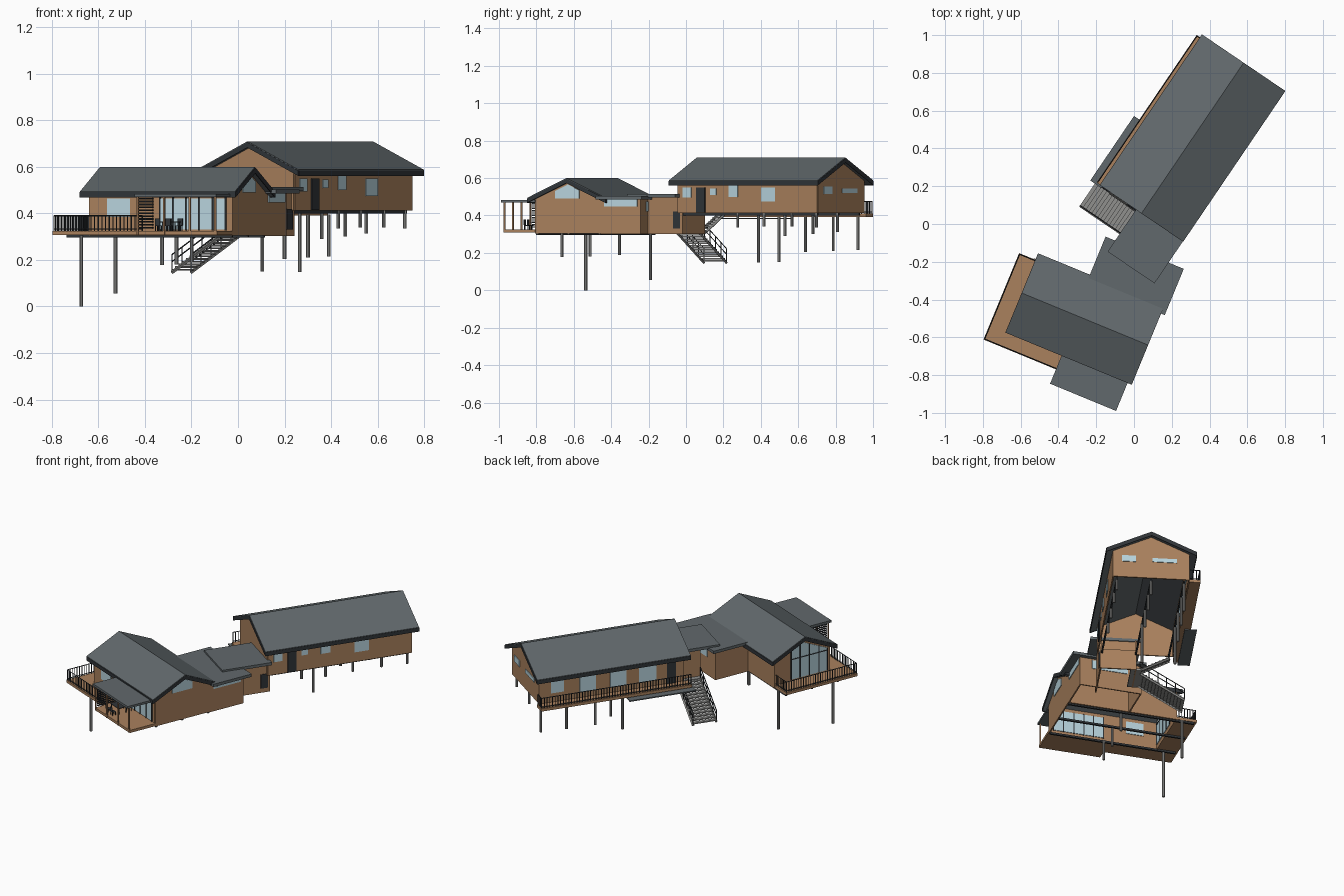
import bpy, bmesh
from math import radians
from mathutils import Matrix, Vector

if "Cube" in bpy.data.objects:
    bpy.data.objects.remove(bpy.data.objects["Cube"])

def mat(name, c):
    m = bpy.data.materials.new(name)
    m.diffuse_color = (*c, 1)
    m.use_nodes = True
    m.node_tree.nodes["Principled BSDF"].inputs["Base Color"].default_value = m.diffuse_color
    return m

ROOF = mat("roof_grey", (.12, .14, .15))
WOOD = mat("wood", (.40, .22, .11))
DARK = mat("dark_trim", (.03, .035, .04))
GLASS = mat("glass", (.48, .66, .73))
STEEL = mat("steel", (.28, .28, .27))

# local frames: x runs along each ridge
A = Matrix.Translation((-.26, -.503, 0)) @ Matrix.Rotation(radians(-22.4), 4, 'Z')
B = Matrix.Translation((.31, .455, 0)) @ Matrix.Rotation(radians(55.85), 4, 'Z')

def finish(name, bm, m, frame):
    bmesh.ops.recalc_face_normals(bm, faces=bm.faces)
    me = bpy.data.meshes.new(name)
    bm.to_mesh(me)
    bm.free()
    me.materials.append(m)
    ob = bpy.data.objects.new(name, me)
    ob.matrix_world = frame
    bpy.context.collection.objects.link(ob)

def boxes(name, items, m, frame):
    bm = bmesh.new()
    for x0, x1, y0, y1, z0, z1 in items:
        t = Matrix.Translation(((x0+x1)/2, (y0+y1)/2, (z0+z1)/2))
        s = Matrix.Diagonal((x1-x0, y1-y0, z1-z0, 1))
        bmesh.ops.create_cube(bm, size=1, matrix=t @ s)
    finish(name, bm, m, frame)

def prism(name, profile, x0, x1, m, frame):
    bm = bmesh.new()
    f = bm.faces.new([bm.verts.new((x0, y, z)) for y, z in profile])
    r = bmesh.ops.extrude_face_region(bm, geom=[f])
    bmesh.ops.translate(bm, vec=(x1-x0, 0, 0),
                        verts=[v for v in r['geom'] if isinstance(v, bmesh.types.BMVert)])
    finish(name, bm, m, frame)

def bars(name, items, rad, m, frame, sides=4):
    bm = bmesh.new()
    for p, q in items:
        p, q = Vector(p), Vector(q)
        d = q - p
        rot = d.to_track_quat('Z', 'Y').to_matrix().to_4x4()
        bmesh.ops.create_cone(bm, cap_ends=True, segments=sides, radius1=rad, radius2=rad,
                              depth=d.length, matrix=Matrix.Translation((p+q)/2) @ rot)
    finish(name, bm, m, frame)

def railing(name, path, z, frame, h=.065, step=.017):
    items = []
    for (ax, ay), (bx, by) in zip(path, path[1:]):
        a, b = Vector((ax, ay, z)), Vector((bx, by, z))
        n = max(1, round((b-a).length / step))
        for k in (.008, h):
            items.append((a + Vector((0, 0, k)), b + Vector((0, 0, k))))
        for i in range(n + 1):
            p = a.lerp(b, i / n)
            items.append((p, p + Vector((0, 0, h))))
    bars(name, items, .0028, DARK, frame)

def wing(name, frame, hx, hy, z0, rx, ry, ze, zr, t=.024):
    # gable roof on four thin walls, open underneath
    prism(name + "_roof", [(-ry, ze), (0, zr), (ry, ze), (ry, ze-t), (0, zr-t), (-ry, ze-t)],
          -rx, rx, ROOF, frame)
    s = (zr - ze) / ry
    # dark fascia along gables and eaves
    for i, x in enumerate((-rx, rx)):
        prism(f"{name}_gable_fascia_{i}", [(-ry, ze-.004), (0, zr-.004), (ry, ze-.004), (ry, ze-t-.003),
              (0, zr-t-.003), (-ry, ze-t-.003)], x-.002, x+.002, DARK, frame)
    boxes(name + "_eave_fascia", [(-rx, rx, k*ry-.002, k*ry+.002, ze-t-.003, ze-.003) for k in (-1, 1)], DARK, frame)
    zw = zr - t - s * hy
    for i, x in enumerate((-hx, hx)):
        prism(f"{name}_gable_wall_{i}", [(-hy, z0), (hy, z0), (hy, zw), (0, zr-t), (-hy, zw)],
              x-.004, x+.004, WOOD, frame)
    boxes(name + "_side_walls", [(-hx, hx, k*hy-.004, k*hy+.004, z0, zw) for k in (-1, 1)], WOOD, frame)

wing("lower_wing", A, .33, .19, .305, .36, .225, .495, .60)
wing("upper_wing", B, .45, .222, .412, .48, .265, .588, .71)

# flat-roofed hall and link between the wings
boxes("hall_roof", [(-.065, .383, .18, .445, .485, .503)], ROOF, A)
boxes("hall_walls", [(.326, .334, .19, .42, .302, .487), (-.04, .334, .412, .42, .302, .487),
                     (-.044, -.036, .19, .42, .302, .487)], WOOD, A)
boxes("link_roof", [(-.75, -.44, -.265, .035, .496, .514)], ROOF, B)
boxes("link_walls", [(-.72, -.43, -.21, -.202, .302, .498), (-.64, -.43, -.004, .004, .302, .498),
                     (-.438, -.43, -.21, .004, .302, .43)], WOOD, B)
boxes("link_door", [(-.49, -.445, -.214, -.2, .33, .42)], DARK, B)
boxes("landing", [(-.64, -.44, -.03, .035, .303, .316)], STEEL, B)

# lower deck, porch and flat porch roof
boxes("lower_deck", [(-.455, -.33, -.305, .19, .308, .325), (-.33, -.04, -.305, -.19, .308, .325),
                     (-.04, .335, -.37, -.19, .308, .325)], WOOD, A)
boxes("deck_edge_beams", [(-.44, .33, y-.006, y+.006, .296, .308) for y in (-.18, 0, .18)], DARK, A)
boxes("porch_roof", [(-.04, .338, -.387, -.19, .470, .484)], ROOF, A)
boxes("porch_posts", [(x-.004, x+.004, -.374, -.366, .31, .472) for x in (-.033, .09, .21, .328)], WOOD, A)
boxes("porch_screen", [(-.036, -.03, -.36, -.2, .335+.0125*i, .342+.0125*i) for i in range(11)], DARK, A)
railing("lower_railing", [(-.33, .185), (-.45, .185), (-.45, -.30), (-.04, -.30)], .325, A)

# porch table and chairs
boxes("porch_table", [(.03, .12, -.31, -.25, .362, .366)] +
      [(x, x+.004, y, y+.004, .325, .362) for x in (.034, .112) for y in (-.306, -.258)], DARK, A)
chairs = []
for cx in (.05, .10):
    for cy, k in ((-.335, -1), (-.225, 1)):
        chairs += [(cx-.012, cx+.012, cy-.012, cy+.012, .345, .348),
                   (cx-.012, cx+.012, cy+k*.012-.0015, cy+k*.012+.0015, .348, .378)]
        chairs += [(cx+a-.0015, cx+a+.0015, cy+b-.0015, cy+b+.0015, .325, .345)
                   for a in (-.01, .01) for b in (-.01, .01)]
boxes("porch_chairs", chairs, DARK, A)

# upper balcony and the thin canopy below it
boxes("balcony", [(-.48, .464, .222, .288, .392, .41)], WOOD, B)
railing("balcony_railing", [(.46, .225), (.46, .284), (-.475, .284)], .41, B)
boxes("lower_canopy", [(-.49, -.077, .25, .322, .380, .387)], ROOF, B)

# lower wing glazing
W = .008
boxes("lower_wing_windows", [(-.247, -.14, -.19-W, -.19+W, .385, .465), (0, .305, -.19-W, -.19+W, .33, .465),
      (.33-W, .33+W, .21, .40, .447, .488), (.04, .26, .416-W, .416+W, .42, .475)], GLASS, A)
prism("gable_window_right", [(-.075, .49), (.065, .49), (.065, .535), (0, .566), (-.075, .53)],
      .33-W, .33+W, GLASS, A)
prism("gable_window_left", [(-.17, .335), (.08, .335), (.08, .52), (0, .557), (-.17, .478)],
      -.33-W, -.33+W, GLASS, A)
boxes("porch_mullions", [(x-.003, x+.003, -.201, -.179, .327, .468) for x in (0, .06, .12, .18, .245, .305)], DARK, A)
boxes("gable_mullions", [(-.341, -.319, y-.003, y+.003, .335, z) for y, z in
      ((-.17, .478), (-.11, .506), (-.045, .536), (.02, .548), (.08, .52))]
      + [(-.341, -.319, -.17, .08, .462, .467)], DARK, A)

# upper wing glazing and doors
boxes("upper_wing_windows", [(a, b, -.222-W, -.222+W, c, d) for a, b, c, d in
      ((-.415, -.36, .495, .55), (-.24, -.2, .51, .545), (-.12, -.06, .50, .56), (.09, .18, .475, .55))]
      + [(a, b, .222-W, .222+W, c, .545) for a, b, c in
         ((.30, .38, .47), (.10, .2, .45), (-.09, .01, .45), (-.28, -.17, .45))]
      + [(.45-W, .45+W, -.172, -.09, .515, .555), (.45-W, .45+W, .007, .15, .52, .545)], GLASS, B)
boxes("upper_wing_doors", [(-.328, -.272, -.232, -.215, .415, .55), (-.40, -.345, .215, .232, .412, .545)], DARK, B)

# stairs: main flight down to the ground, short flight up to the balcony
def flight(name, x0, x1, y0, y1, z0, z1, n, rail):
    dy, dz = (y1-y0)/n, (z1-z0)/n
    boxes(name + "_treads", [(x0, x1, y0+dy*i, y0+dy*(i+1.15), z0+dz*(i+.5)-.005, z0+dz*(i+.5)+.003)
          for i in range(n)], STEEL, B)
    bars(name + "_stringers", [((x, y0, z0-.006), (x, y1, z1-.006)) for x in (x0, x1)], .008, STEEL, B)
    for x in rail:
        items = [((x, y0, z0+k), (x, y1, z1+k)) for k in (.07, .04)]
        items += [((x, y0+(y1-y0)*i/5, z0+(z1-z0)*i/5), (x, y0+(y1-y0)*i/5, z0+(z1-z0)*i/5+.07)) for i in range(6)]
        bars(f"{name}_rail_{x:.2f}", items, .003, DARK, B)

flight("main_stair", -.63, -.485, .03, .29, .315, .153, 14, (-.63, -.485))
flight("upper_stair", -.485, -.445, .03, .2, .315, .405, 8, ())

# support posts: x, y, foot height
bars("lower_posts", [((x, y, z), (x, y, .306)) for x, y, z in
     ((-.37, -.188, 0), (-.365, .188, .055), (0, -.174, .178), (0, -.01, .18), (0, .16, .19))], .009, STEEL, A, 8)
feet = {-.08: (.335, .148, .15), .09: (.34, .29, .205), .27: (.34, .30, .21), .43: (.335, .313, .215)}
bars("upper_posts", [((x, y, z), (x, y, .412 if y < .1 else .395)) for x, zs in feet.items()
     for y, z in zip((-.2, 0, .194), zs)], .008, STEEL, B, 8)
boxes("upper_floor_beams", [(-.44, .44, y-.005, y+.005, .40, .412) for y in (-.2, 0, .194)], DARK, B)
